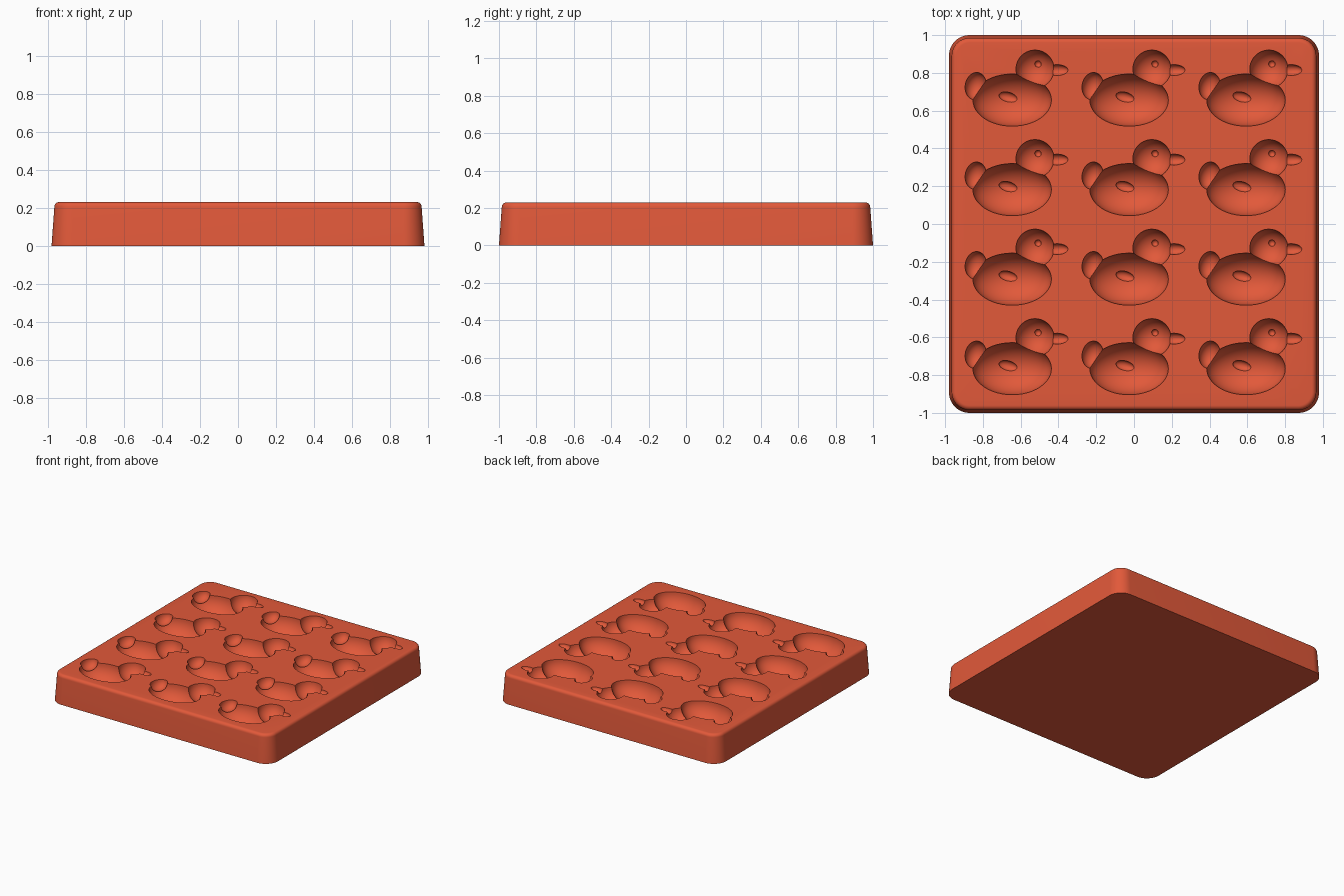
import bpy
import bmesh
import math
from mathutils import Matrix, Vector

cube = bpy.data.objects.get("Cube")
if cube:
    bpy.data.objects.remove(cube, do_unlink=True)

red = bpy.data.materials.new("terracotta red")
color = (0.76, 0.10, 0.042, 1)
red.diffuse_color = color
red.use_nodes = True
red.node_tree.nodes["Principled BSDF"].inputs["Base Color"].default_value = color

HALF_X, HALF_Y, TOP, CORNER = 0.98, 1.0, 0.23, 0.11
COLUMNS = [-0.645 + 0.619 * i for i in range(3)]
ROWS = [0.656 - 0.474 * i for i in range(4)]


def make_object(name, bm):
    bmesh.ops.recalc_face_normals(bm, faces=bm.faces)
    mesh = bpy.data.meshes.new(name)
    bm.to_mesh(mesh)
    bm.free()
    mesh.materials.append(red)
    obj = bpy.data.objects.new(name, mesh)
    bpy.context.collection.objects.link(obj)
    return obj


def rounded_ring(bm, inset, z, steps=12):
    """Rounded rectangle loop, pulled inwards by inset."""
    r = CORNER - inset
    ring = []
    for k, (sx, sy) in enumerate([(1, 1), (-1, 1), (-1, -1), (1, -1)]):
        for i in range(steps + 1):
            a = math.radians(90) * (k + i / steps)
            ring.append(bm.verts.new((sx * (HALF_X - CORNER) + r * math.cos(a),
                                      sy * (HALF_Y - CORNER) + r * math.sin(a), z)))
    return ring


# Tapered block with a filleted top edge
FILLET, DRAFT = 0.025, 0.015
profile = [(0, 0)]
for i in range(7):
    a = math.radians(90) * i / 6
    profile.append((DRAFT + FILLET * (1 - math.cos(a)), TOP - FILLET * (1 - math.sin(a))))
bm = bmesh.new()
rings = [rounded_ring(bm, inset, z) for inset, z in profile]
for low, high in zip(rings, rings[1:]):
    for i in range(len(low)):
        j = (i + 1) % len(low)
        bm.faces.new((low[i], low[j], high[j], high[i]))
bm.faces.new(rings[0][::-1])
bm.faces.new(rings[-1])
tray = make_object("mould_tray", bm)

# Hollows: offset from the body centre, radii, tilt in degrees, segments
hollows = {
    "body": ((0, 0, 0), (0.208, 0.138, 0.14), 0, 48),
    "head": ((0.121, 0.164, 0), (0.101, 0.101, 0.10), 0, 40),
    "tail": ((-0.193, 0.074, 0), (0.056, 0.073, 0.062), -10, 32),
    "beak": ((0.238, 0.159, 0), (0.058, 0.029, 0.03), 0, 24),
    "wing": ((-0.022, 0.016, -0.135), (0.05, 0.026, 0.025), -15, 24),
    "eye": ((0.137, 0.191, -0.095), (0.018, 0.018, 0.018), 0, 16),
}

for part, (offset, radii, tilt, segments) in hollows.items():
    bm = bmesh.new()
    for x in COLUMNS:
        for y in ROWS:
            place = (Matrix.Translation(Vector((x, y, TOP + 0.0007)) + Vector(offset))
                     @ Matrix.Rotation(math.radians(tilt), 4, "Z")
                     @ Matrix.Diagonal((*radii, 1)))
            bmesh.ops.create_uvsphere(bm, u_segments=segments, v_segments=segments // 2,
                                      radius=1, matrix=place)
    cutter = make_object(part + "_cutter", bm)
    cutter.hide_render = True
    cut = tray.modifiers.new(part + "_hollow", "BOOLEAN")
    cut.operation = "DIFFERENCE"
    cut.solver = "EXACT"
    cut.object = cutter
    # Apply each cut, then drop its cutter
    bpy.context.view_layer.objects.active = tray
    bpy.ops.object.select_all(action="DESELECT")
    tray.select_set(True)
    bpy.ops.object.modifier_apply(modifier=cut.name)
    bpy.data.objects.remove(cutter, do_unlink=True)

# Smooth hollows and fillets, crisp rims
tray.select_set(True)
bpy.context.view_layer.objects.active = tray
bpy.ops.object.shade_smooth_by_angle(angle=math.radians(30))
